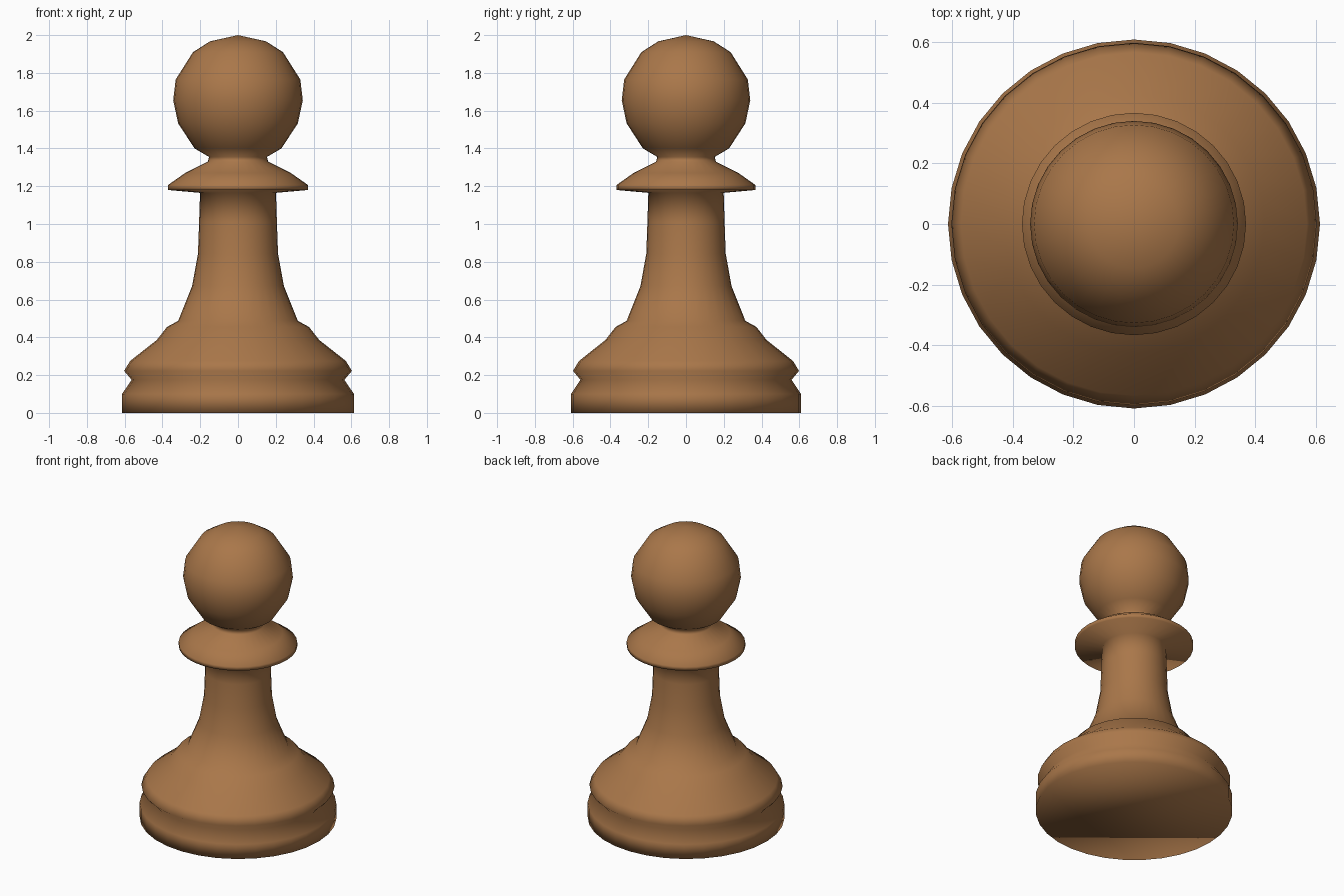
import bpy, bmesh, math

if "Cube" in bpy.data.objects:
    bpy.data.objects.remove(bpy.data.objects["Cube"])

SIDES = 32
Y_SCALE = 0.992

# Turned profile (radius, height), from base to crown
PROFILE = [
    (0.614, 0.0), (0.614, 0.10), (0.563, 0.175), (0.603, 0.222),   # foot and groove
    (0.571, 0.275), (0.43, 0.386), (0.376, 0.455), (0.317, 0.487), # shoulder
    (0.243, 0.672), (0.212, 0.843), (0.206, 1.01), (0.201, 1.165), # stem
    (0.37, 1.18), (0.37, 1.207), (0.28, 1.27), (0.16, 1.33),       # collar
    (0.153, 1.355), (0.23, 1.40), (0.317, 1.533), (0.343, 1.655),  # ball head
    (0.33, 1.765), (0.238, 1.91), (0.148, 1.967),
]

wood = bpy.data.materials.new("warm brown wood")
wood.diffuse_color = (0.40, 0.185, 0.068, 1)
wood.use_nodes = True
wood.node_tree.nodes["Principled BSDF"].inputs["Base Color"].default_value = wood.diffuse_color

bm = bmesh.new()
rings = []
for r, z in PROFILE:
    rings.append([bm.verts.new((r * math.cos(2 * math.pi * i / SIDES),
                                r * Y_SCALE * math.sin(2 * math.pi * i / SIDES), z))
                  for i in range(SIDES)])
crown = bm.verts.new((0, 0, 2.0))

# Side walls
for low, high in zip(rings, rings[1:]):
    for i in range(SIDES):
        j = (i + 1) % SIDES
        bm.faces.new((low[i], low[j], high[j], high[i]))
# Crown fan and flat underside
for i in range(SIDES):
    bm.faces.new((rings[-1][i], rings[-1][(i + 1) % SIDES], crown))
bm.faces.new(rings[0][::-1])
for f in bm.faces:
    f.smooth = True

mesh = bpy.data.meshes.new("pawn_body")
bm.to_mesh(mesh)
bm.free()
mesh.materials.append(wood)
bpy.context.collection.objects.link(bpy.data.objects.new("pawn_body", mesh))
